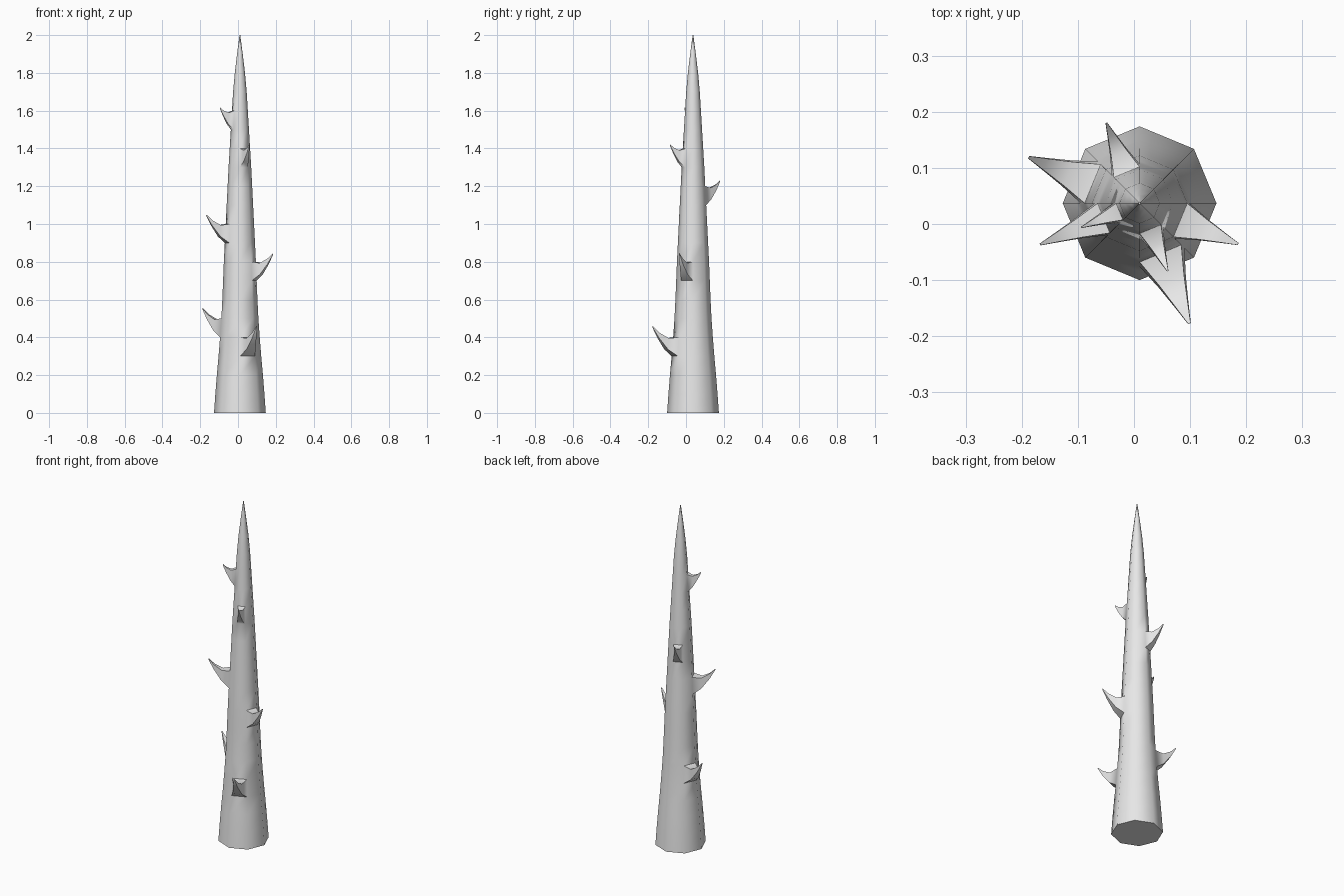
import bpy
import bmesh
from math import sin, cos, pi, radians
from mathutils import Vector

cube = bpy.data.objects.get("Cube")
if cube:
    bpy.data.objects.remove(cube, do_unlink=True)

SIDES = 8
STEP = 0.1
AXIS = Vector((0.01, 0.037, 0))

# Trunk radius at every step of height, from the ground to the tip
RADII = [0.137, 0.130, 0.122, 0.113, 0.105, 0.098, 0.093, 0.089, 0.085, 0.080, 0.075,
         0.070, 0.065, 0.060, 0.054, 0.048, 0.042, 0.036, 0.027, 0.015, 0.002]

# Thorns: trunk band, trunk side, tip distance from the axis, tip height
THORNS = [(3, 6, 0.232, 0.46), (4, 3, 0.214, 0.555), (7, 7, 0.190, 0.845),
          (9, 4, 0.192, 1.05), (11, 2, 0.155, 1.23), (13, 6, 0.131, 1.42),
          (15, 4, 0.113, 1.615)]

# Thorn sections: share of the reach, share of the rise, scale of the base
SECTIONS = [(0.38, 0.14, 0.6), (0.74, 0.55, 0.28), (1.0, 0.97, 0.06)]

bm = bmesh.new()

# Tapered eight-sided trunk
rings = []
for i, r in enumerate(RADII):
    angles = [2 * pi * k / SIDES for k in range(SIDES)]
    rings.append([bm.verts.new(AXIS + Vector((r * cos(a), r * sin(a), i * STEP)))
                  for a in angles])
bands = {}
for i in range(len(rings) - 1):
    low, high = rings[i], rings[i + 1]
    for k in range(SIDES):
        n = (k + 1) % SIDES
        bands[i, k] = bm.faces.new((low[k], low[n], high[n], high[k]))
bm.faces.new(reversed(rings[0]))
bm.faces.new(rings[-1])


# Each thorn grows out of one trunk face and curves upward
def grow_thorn(face, side, tip_radius, tip_height):
    angle = 2 * pi * (side + 0.5) / SIDES
    start = face.calc_center_median()
    tip = AXIS + Vector((tip_radius * cos(angle), tip_radius * sin(angle), tip_height))
    offsets = [v.co - start for v in face.verts]
    for reach, rise, scale in SECTIONS:
        face = bmesh.ops.extrude_discrete_faces(bm, faces=[face])["faces"][0]
        centre = start.lerp(tip, reach)
        centre.z = start.z + (tip.z - start.z) * rise
        for v, offset in zip(face.verts, offsets):
            v.co = centre + offset * scale


for band, side, tip_radius, tip_height in THORNS:
    grow_thorn(bands[band, side], side, tip_radius, tip_height)

bmesh.ops.recalc_face_normals(bm, faces=bm.faces)
mesh = bpy.data.meshes.new("thorny_spike")
bm.to_mesh(mesh)
bm.free()
spike = bpy.data.objects.new("thorny_spike", mesh)
bpy.context.collection.objects.link(spike)

# Plain light grey
grey = bpy.data.materials.new("light_grey")
grey.use_nodes = True
grey.diffuse_color = (0.8, 0.8, 0.8, 1)
grey.node_tree.nodes["Principled BSDF"].inputs["Base Color"].default_value = (0.8, 0.8, 0.8, 1)
mesh.materials.append(grey)

# Smooth trunk, crisp thorn edges
bpy.ops.object.select_all(action="DESELECT")
spike.select_set(True)
bpy.context.view_layer.objects.active = spike
bpy.ops.object.shade_smooth_by_angle(angle=radians(50))
